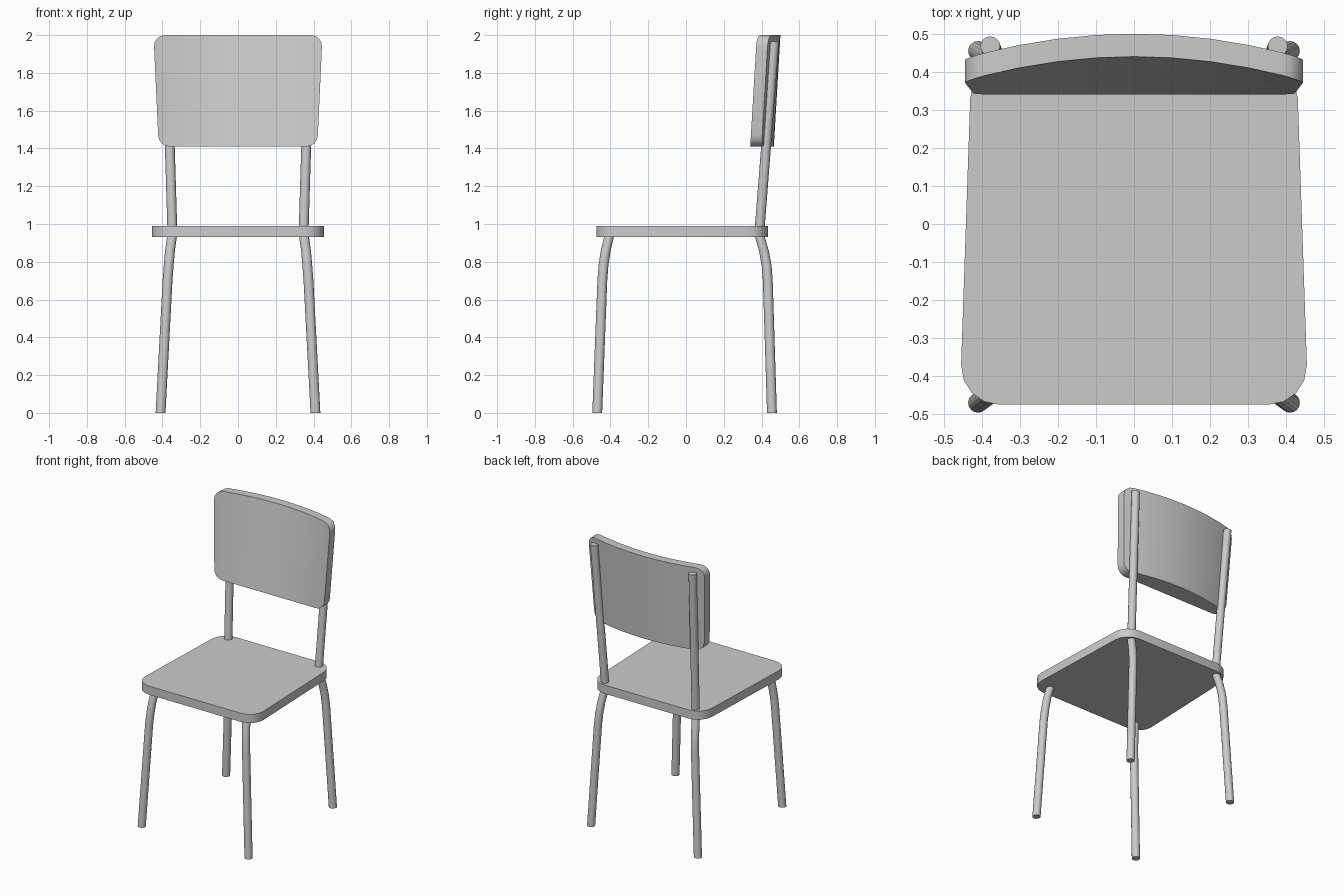
import bpy, bmesh
from math import sin, cos, pi, sqrt, radians

if "Cube" in bpy.data.objects:
    bpy.data.objects.remove(bpy.data.objects["Cube"])


def finish(name, bm):
    bmesh.ops.recalc_face_normals(bm, faces=bm.faces[:])
    me = bpy.data.meshes.new(name)
    bm.to_mesh(me)
    bm.free()
    ob = bpy.data.objects.new(name, me)
    bpy.context.collection.objects.link(ob)
    bpy.ops.object.select_all(action='DESELECT')
    ob.select_set(True)
    bpy.context.view_layer.objects.active = ob
    bpy.ops.object.shade_smooth_by_angle(angle=radians(35))
    return ob


def tube(name, path, r=0.026, n=16):
    """Round tube made of level rings along a path, with capped ends."""
    bm = bmesh.new()
    rings = [[bm.verts.new((x + r * cos(2 * pi * i / n), y + r * sin(2 * pi * i / n), z))
              for i in range(n)] for x, y, z in path]
    for a, b in zip(rings, rings[1:]):
        for i in range(n):
            j = (i + 1) % n
            bm.faces.new((a[i], a[j], b[j], b[i]))
    bm.faces.new(rings[0])
    bm.faces.new(rings[-1])
    return finish(name, bm)


# Seat: tapered slab with rounded corners
bm = bmesh.new()
base = bm.faces.new([bm.verts.new((x, y, 0.93)) for x, y in
                     ((-0.458, -0.475), (0.458, -0.475), (0.427, 0.435), (-0.427, 0.435))])
top = bmesh.ops.extrude_face_region(bm, geom=[base])
bmesh.ops.translate(bm, vec=(0, 0, 0.06),
                    verts=[v for v in top['geom'] if isinstance(v, bmesh.types.BMVert)])
uprights = [e for e in bm.edges if abs(e.verts[0].co.z - e.verts[1].co.z) > 0.01]
bmesh.ops.bevel(bm, geom=uprights, offset=0.105, segments=4, profile=0.5, affect='EDGES')
finish("seat", bm)

# Legs and back posts, mirrored left and right
front_leg = [(0.41, -0.47, 0), (0.373, -0.443, 0.7), (0.367, -0.437, 0.78),
             (0.36, -0.425, 0.86), (0.35, -0.408, 0.93), (0.347, -0.403, 0.95)]
back_leg = [(0.41, 0.455, 0), (0.373, 0.433, 0.7), (0.367, 0.427, 0.78),
            (0.36, 0.412, 0.86), (0.35, 0.392, 0.93), (0.347, 0.388, 0.95)]
back_post = [(0.347, 0.388, 0.95), (0.378, 0.467, 1.965)]
for side, s in (("left", -1), ("right", 1)):
    for part, path in (("front_leg", front_leg), ("back_leg", back_leg), ("back_post", back_post)):
        tube(f"{part}_{side}", [(s * x, y, z) for x, y, z in path])

# Backrest: bowed panel, leaning back, with a straight lower front edge
Z0, Z1, R = 1.41, 2.0, 0.06


def half_width(z):
    return 0.42 + 0.027 * (z - Z0) / (Z1 - Z0)


corner = [1 - R / 0.44 * (1 - sin(a * pi / 8)) for a in range(5)]
half = [0.22, 0.45, 0.68] + corner
stations = [-u for u in reversed(half)] + [0] + half

bm = bmesh.new()
cols = []
for u in stations:
    d = max(0, abs(u) - (1 - R / 0.44)) * 0.44
    inset = R - sqrt(max(0, R * R - d * d))
    bow = 0.065 * (1 - u * u)
    col = []
    for z in (Z0 + inset, Z1 - inset):
        t = (z - Z0) / (Z1 - Z0)
        x = u * half_width(z)
        lean = 0.34 + 0.035 * t
        front_bow = bow * t
        col += [bm.verts.new((x, lean + front_bow, z)),
                bm.verts.new((x, lean + bow + 0.06, z))]
    cols.append(col)
for a, b in zip(cols, cols[1:]):
    for i, j in ((0, 2), (2, 3), (3, 1), (1, 0)):
        bm.faces.new((a[i], a[j], b[j], b[i]))
for c in (cols[0], cols[-1]):
    bm.faces.new((c[0], c[1], c[3], c[2]))
finish("backrest", bm)
